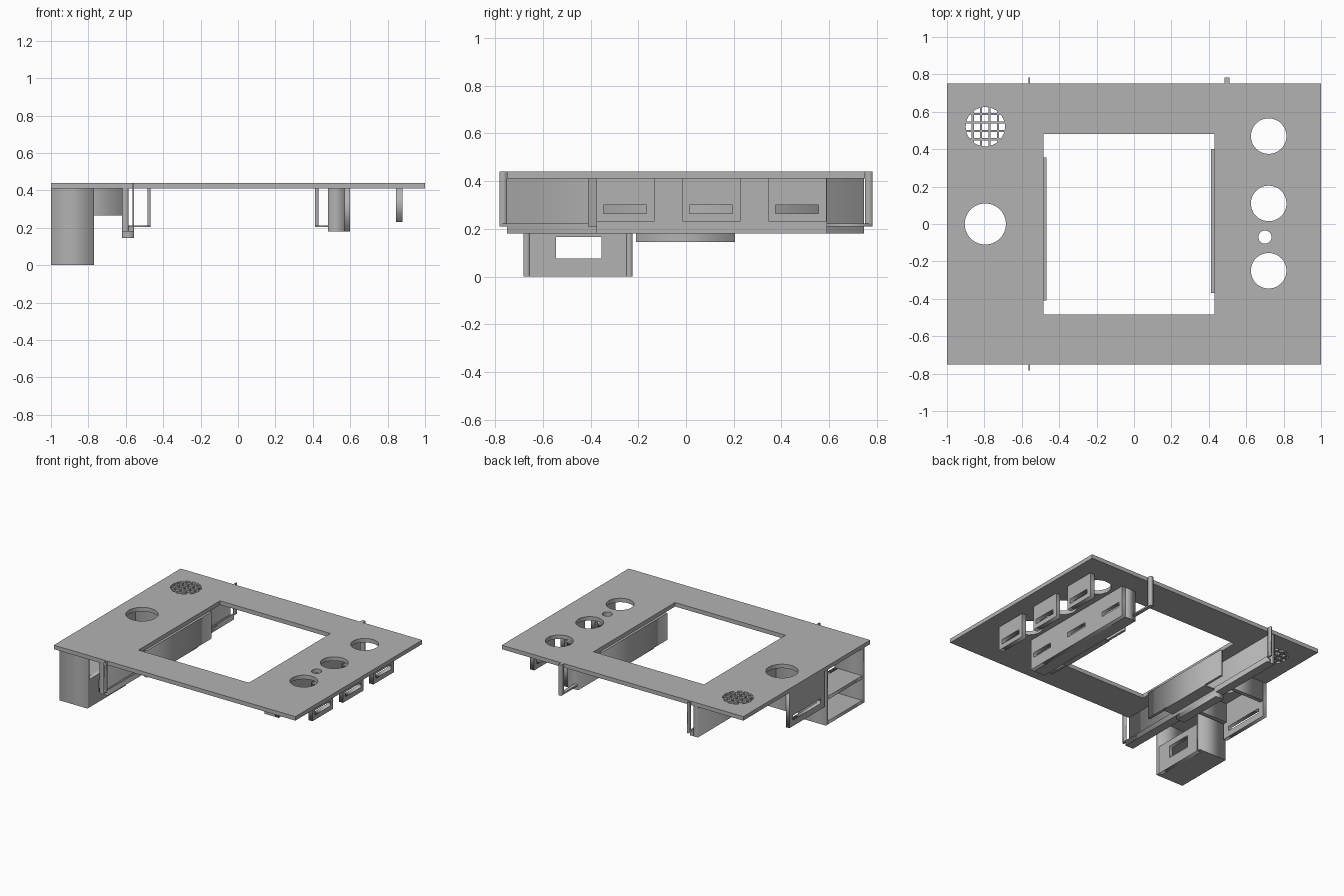
import bpy
from math import cos, sin, pi, sqrt, radians
from mathutils import Matrix

cube = bpy.data.objects.get("Cube")
if cube:
    bpy.data.objects.remove(cube)

# Single grey finish
GREY = (0.45, 0.45, 0.45, 1)
grey = bpy.data.materials.new("plain grey")
grey.use_nodes = True
grey.diffuse_color = GREY
grey.node_tree.nodes["Principled BSDF"].inputs["Base Color"].default_value = GREY


def add_mesh(name, mesh):
    mesh.materials.clear()
    mesh.materials.append(grey)
    ob = bpy.data.objects.new(name, mesh)
    bpy.context.collection.objects.link(ob)
    return ob


def rect(u0, u1, v0, v1):
    return [(u0, v0), (u1, v0), (u1, v1), (u0, v1)]


def circle(u, v, r, n=48):
    return [(u + r * cos(2 * pi * i / n), v + r * sin(2 * pi * i / n)) for i in range(n)]


def board(name, axis, w0, w1, outer, holes=()):
    """Flat board with cut-outs: axis z uses (x, y) outlines, axis x uses (y, z)."""
    curve = bpy.data.curves.new(name, "CURVE")
    curve.dimensions = "2D"
    curve.fill_mode = "BOTH"
    curve.extrude = (w1 - w0) / 2
    for loop in [outer, *holes]:
        spline = curve.splines.new("POLY")
        spline.points.add(len(loop) - 1)
        for point, (u, v) in zip(spline.points, loop):
            point.co = (u, v, 0, 1)
        spline.use_cyclic_u = True
    temp = bpy.data.objects.new(name + " outline", curve)
    bpy.context.collection.objects.link(temp)
    graph = bpy.context.evaluated_depsgraph_get()
    mesh = bpy.data.meshes.new_from_object(temp.evaluated_get(graph))
    bpy.data.objects.remove(temp)
    mesh.transform(Matrix.Translation((0, 0, (w0 + w1) / 2)))
    if axis == "x":
        mesh.transform(Matrix(((0, 0, 1, 0), (1, 0, 0, 0), (0, 1, 0, 0), (0, 0, 0, 1))))
    return add_mesh(name, mesh)


def box(name, x0, x1, y0, y1, z0, z1):
    return board(name, "z", z0, z1, rect(x0, x1, y0, y1))


# Table top with central opening, cup holes and grille hole
TOP0, TOP1 = 0.41, 0.44
GX, GY, GR = -0.795, 0.52, 0.105
holes = [rect(-0.485, 0.43, -0.485, 0.48), circle(-0.795, 0, 0.11),
         circle(0.70, -0.07, 0.035), circle(GX, GY, GR)]
holes += [circle(0.72, y, 0.095) for y in (-0.25, 0.11, 0.47)]
top = board("table_top", "z", TOP0, TOP1, rect(-1, 1, -0.75, 0.75), holes)

# Grille bars, each clipped to the round hole
for i in range(-2, 3):
    d = (i + 0.5) * 0.045
    if abs(d) < GR:
        c = sqrt(GR ** 2 - d ** 2)
        box("grille_bar_long", GX + d - .006, GX + d + .006, GY - c, GY + c, TOP0, TOP1)
        box("grille_bar_cross", GX - c, GX + c, GY + d - .006, GY + d + .006, TOP0, TOP1)

# Left-hand drawer fronts and the drawer case behind them
slots = []
for y in (-0.375, -0.015, 0.345):
    slot = rect(y + 0.03, y + 0.21, 0.265, 0.30)
    slots.append(slot)
    board("drawer_front", "x", 0.845, 0.88, rect(y, y + 0.243, 0.23, TOP0), [slot])
board("drawer_case_face", "x", 0.57, 0.60, rect(-0.375, 0.59, 0.18, TOP0), slots)
box("drawer_case", 0.48, 0.57, -0.375, 0.59, 0.18, TOP0)

# Hanging panels either side of the opening, with their thin trays
box("left_panel", 0.412, 0.43, -0.37, 0.40, 0.21, TOP0)
box("left_tray", 0.412, 0.49, -0.21, 0.23, 0.205, 0.212)
box("right_panel", -0.485, -0.467, -0.41, 0.355, 0.21, TOP0)
box("right_tray", -0.585, -0.467, -0.25, 0.19, 0.205, 0.212)

# Long right wall with ledge and lower block
box("right_wall", -0.62, -0.585, -0.75, 0.745, 0.18, TOP0)
box("right_ledge", -0.585, -0.555, -0.75, 0.745, 0.18, 0.21)
box("right_lower_block", -0.62, -0.555, -0.21, 0.205, 0.145, 0.18)

# Thin rails with end posts
box("right_rail", -0.565, -0.555, -0.782, 0.782, 0.21, 0.222)
for y0, y1 in ((-0.782, -0.75), (0.75, 0.782)):
    box("right_rail_post", -0.565, -0.555, y0, y1, 0.21, TOP1)
box("left_rail", 0.485, 0.51, 0.59, 0.782, 0.21, 0.222)
box("left_rail_post", 0.485, 0.51, 0.75, 0.782, 0.21, TOP1)

# Drawer below the large cup hole: slotted front and side walls
board("side_drawer_front", "x", -1, -0.97, rect(-0.21, 0.205, 0.145, TOP0),
      [rect(-0.16, 0.16, 0.19, 0.225)])
for y0, y1 in ((-0.21, -0.18), (0.175, 0.205)):
    box("side_drawer_wall", -0.97, -0.62, y0, y1, 0.265, TOP0)

# Cubby cabinet: two compartments, lower inner wall with a slot
for y0, y1 in ((-0.68, -0.655), (-0.25, -0.225)):
    box("cubby_side", -1, -0.77, y0, y1, 0, TOP0)
box("cubby_floor", -1, -0.80, -0.655, -0.25, 0, 0.025)
box("cubby_shelf", -1, -0.80, -0.655, -0.25, 0.185, 0.21)
board("cubby_inner_wall", "x", -0.80, -0.77, rect(-0.655, -0.25, 0, 0.21),
      [rect(-0.545, -0.355, 0.075, 0.165)])

# Smooth the round hole walls only
bpy.ops.object.select_all(action="DESELECT")
top.select_set(True)
bpy.context.view_layer.objects.active = top
bpy.ops.object.shade_smooth_by_angle(angle=radians(30))
